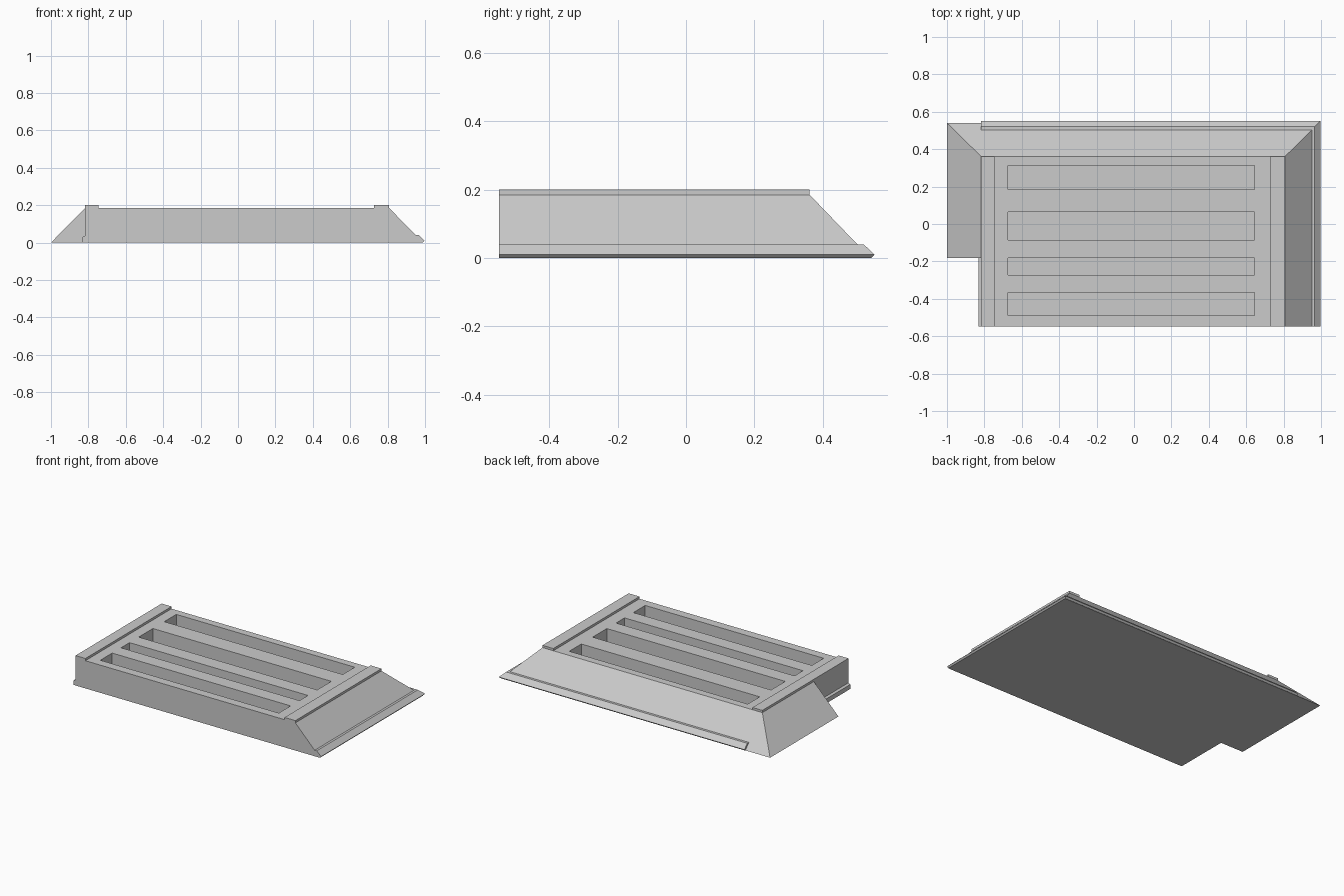
import bpy, bmesh

if "Cube" in bpy.data.objects:
    bpy.data.objects.remove(bpy.data.objects["Cube"])

FRONT, BACK = -0.548, 0.362      # deck ends in y
LEFT, RIGHT = -0.818, 0.808      # deck sides in x
DECK = 0.185
NOTCH = -0.182                   # the left ramp starts here


def loft(name, rings):
    """Solid through a list of equally long point rings, capped at both ends."""
    bm = bmesh.new()
    vs = [[bm.verts.new(p) for p in r] for r in rings]
    n = len(rings[0])
    for a, b in zip(vs, vs[1:]):
        for i in range(n):
            j = (i + 1) % n
            bm.faces.new((a[i], a[j], b[j], b[i]))
    bm.faces.new(vs[0][::-1])
    bm.faces.new(vs[-1])
    bmesh.ops.remove_doubles(bm, verts=bm.verts, dist=1e-5)
    bmesh.ops.recalc_face_normals(bm, faces=bm.faces)
    me = bpy.data.meshes.new(name)
    bm.to_mesh(me)
    bm.free()
    ob = bpy.data.objects.new(name, me)
    bpy.context.collection.objects.link(ob)
    return ob


def box(name, x0, x1, y0, y1, z0, z1):
    base = [(x0, y0), (x1, y0), (x1, y1), (x0, y1)]
    return loft(name, [[(x, y, z) for x, y in base] for z in (z0, z1)])


# Deck with sloped right, back and partial left ramps
bottom = [(LEFT, FRONT), (0.99, FRONT), (0.99, 0.54), (-1, 0.54),
          (-1, NOTCH), (LEFT, NOTCH)]
top = [(LEFT, FRONT), (RIGHT, FRONT), (RIGHT, BACK), (LEFT, BACK),
       (LEFT, NOTCH), (LEFT, NOTCH)]
deck = loft("ramped_deck", [[(x, y, 0) for x, y in bottom],
                            [(x, y, DECK) for x, y in top]])

# Four long slots sunk into the deck
for y0, y1 in [(-0.49, -0.365), (-0.272, -0.182), (-0.085, 0.065), (0.185, 0.312)]:
    cutter = box("slot_cutter", -0.675, 0.645, y0, y1, 0.02, 0.3)
    cutter.hide_render = True
    mod = deck.modifiers.new("slot", 'BOOLEAN')
    mod.operation = 'DIFFERENCE'
    mod.solver = 'EXACT'
    mod.object = cutter
    bpy.context.view_layer.objects.active = deck
    bpy.ops.object.modifier_apply(modifier=mod.name)
    bpy.data.objects.remove(cutter)

# Raised side rails
box("left_rail", LEFT, -0.745, FRONT, BACK, DECK, 0.2)
box("right_rail", 0.728, RIGHT, FRONT, BACK, DECK, 0.2)

# Mitred lip along the foot of the right and back ramps
lip = [(0.141, 0.04), (0.158, 0.04), (0.19, 0.01), (0.18, 0.0)]
loft("ramp_lip", [
    [(RIGHT + d, FRONT, z) for d, z in lip],
    [(RIGHT + d, BACK + d, z) for d, z in lip],
    [(LEFT, BACK + d, z) for d, z in lip]])

# Small lip on the exposed left wall
edge = [(LEFT, 0), (-0.832, 0), (-0.832, 0.03), (LEFT, 0.037)]
loft("left_wall_lip", [[(x, y, z) for x, z in edge] for y in (FRONT, NOTCH)])
